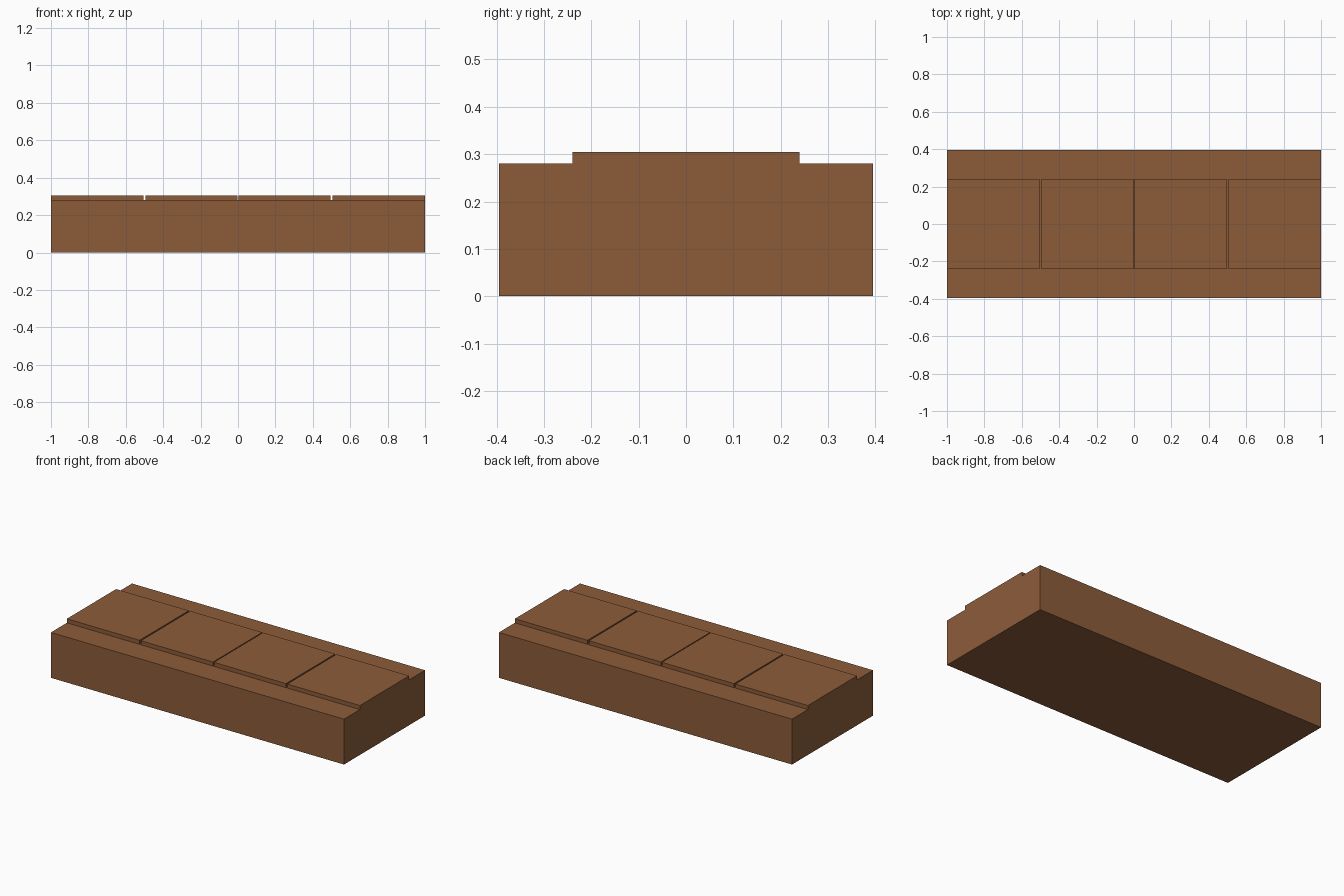
import bpy

cube = bpy.data.objects.get("Cube")
if cube:
    bpy.data.objects.remove(cube, do_unlink=True)

# Single warm brown
brown = bpy.data.materials.new("warm_brown")
brown.use_nodes = True
colour = (0.263, 0.107, 0.042, 1)
brown.diffuse_color = colour
bsdf = next(n for n in brown.node_tree.nodes if n.type == 'BSDF_PRINCIPLED')
bsdf.inputs["Base Color"].default_value = colour


def box(name, x0, x1, half_depth, z0, z1):
    bpy.ops.mesh.primitive_cube_add(size=1, location=((x0 + x1) / 2, 0, (z0 + z1) / 2))
    ob = bpy.context.object
    ob.name = name
    ob.scale = (x1 - x0, 2 * half_depth, z1 - z0)
    bpy.ops.object.transform_apply(location=False, rotation=False, scale=True)
    ob.data.materials.append(brown)
    return ob


BASE_TOP = 0.28
PANEL_TOP = 0.305

# Solid base block
box("base_block", -1, 1, 0.395, 0, BASE_TOP)

# Four raised top panels in mirrored pairs, separated by narrow gaps
for label, inner, outer in (("inner", 0.003, 0.495), ("outer", 0.504, 1.0)):
    box(label + "_panel_left", inner, outer, 0.24, BASE_TOP, PANEL_TOP)
    box(label + "_panel_right", -outer, -inner, 0.24, BASE_TOP, PANEL_TOP)
